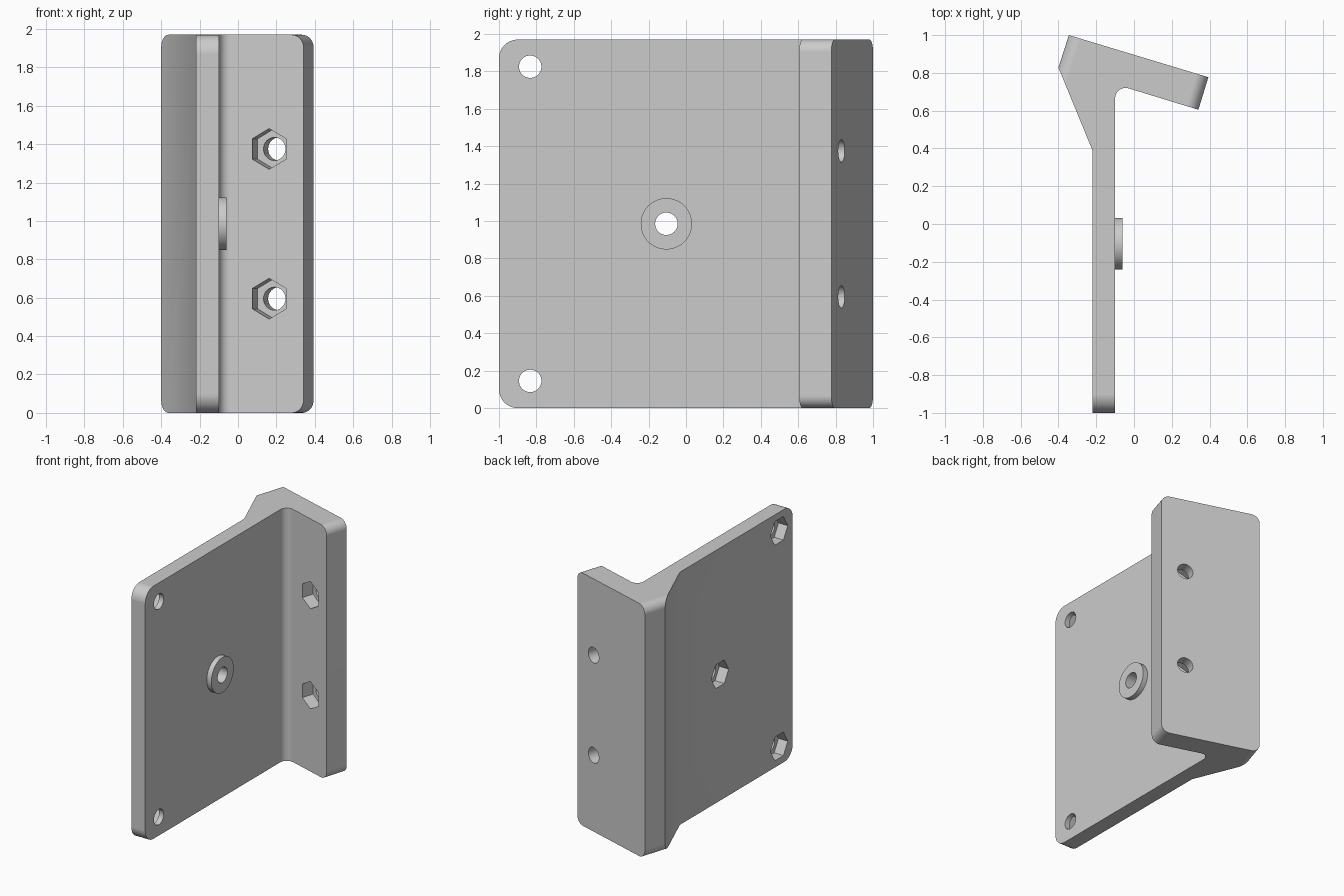
import bpy, bmesh, math
from mathutils import Matrix, Vector

if "Cube" in bpy.data.objects:
    bpy.data.objects.remove(bpy.data.objects["Cube"], do_unlink=True)

HEIGHT = 1.97
MID = HEIGHT / 2
HOLE_R = 0.06
HEX_R = 0.106

grey = bpy.data.materials.new("light_grey")
grey.use_nodes = True
grey.diffuse_color = (0.6, 0.6, 0.6, 1)
grey.node_tree.nodes["Principled BSDF"].inputs["Base Color"].default_value = (0.6, 0.6, 0.6, 1)


def add_object(name, bm):
    bmesh.ops.recalc_face_normals(bm, faces=bm.faces)
    mesh = bpy.data.meshes.new(name)
    bm.to_mesh(mesh)
    bm.free()
    mesh.materials.append(grey)
    obj = bpy.data.objects.new(name, mesh)
    bpy.context.collection.objects.link(obj)
    return obj


def prism(name, start, axis, length, radius, sides, spin=0):
    """Cylinder or hexagonal prism from start along a horizontal axis.
    With no spin, one corner points up or down."""
    bm = bmesh.new()
    bmesh.ops.create_cone(bm, cap_ends=True, segments=sides,
                          radius1=radius, radius2=radius, depth=length)
    axis = Vector(axis).normalized()
    side = Vector((0, 0, 1)).cross(axis)
    frame = Matrix((Vector((0, 0, 1)), -side, axis)).transposed()
    # Put a known corner on the local x axis before turning it upward
    corner = max(bm.verts, key=lambda v: v.co.x).co
    turn = spin - math.atan2(corner.y, corner.x)
    place = (Matrix.Translation(Vector(start) + axis * length / 2)
             @ frame.to_4x4() @ Matrix.Rotation(turn, 4, 'Z'))
    bmesh.ops.transform(bm, matrix=place, verts=bm.verts)
    return add_object(name, bm)


def combine(target, tool, operation):
    mod = target.modifiers.new(operation.title(), 'BOOLEAN')
    mod.operation = operation
    mod.solver = 'EXACT'
    mod.object = tool
    bpy.context.view_layer.objects.active = target
    bpy.ops.object.modifier_apply(modifier=mod.name)
    bpy.data.objects.remove(tool, do_unlink=True)


# Bracket body: plate, angled flange and gusset extruded from one outline
tilt = math.radians(-17)
along = Vector((math.cos(tilt), math.sin(tilt), 0))
normal = Vector((-along.y, along.x, 0))
inner_end = Vector((0.341, 0.605, 0))
inner_corner = inner_end - along * ((inner_end.x + 0.10) / along.x)

front = [Vector((-0.22, -1, 0)), Vector((-0.10, -1, 0))]
flange_end = [inner_end, inner_end + normal * 0.18]
gusset_end = [Vector((-0.345, 1, 0)), Vector((-0.40, 0.828, 0))]

# Round inside corner between plate and flange
fillet_r = 0.055
reach = fillet_r / math.tan((math.pi / 2 + tilt) / 2)
centre = inner_corner + Vector((fillet_r, -reach, 0))
fillet = []
for i in range(9):
    a = math.pi + (math.pi / 2 + tilt - math.pi) * i / 8
    fillet.append(centre + fillet_r * Vector((math.cos(a), math.sin(a), 0)))

outline = front + fillet + flange_end + gusset_end + [Vector((-0.22, 0.39, 0))]
bm = bmesh.new()
base = bm.faces.new([bm.verts.new(p) for p in outline])
lifted = bmesh.ops.extrude_face_region(bm, geom=[base])["geom"]
bmesh.ops.translate(bm, vec=(0, 0, HEIGHT),
                    verts=[v for v in lifted if isinstance(v, bmesh.types.BMVert)])


# Rounded outer corners
def round_ends(pair, radius):
    def touches(edge):
        flat = abs(edge.verts[0].co.z - edge.verts[1].co.z) < 0.001
        return flat and all(any((v.co.xy - p.xy).length < 0.001 for p in pair)
                            for v in edge.verts)
    bmesh.ops.bevel(bm, geom=[e for e in bm.edges if touches(e)], offset=radius,
                    offset_type='OFFSET', segments=10, profile=0.5, affect='EDGES')


round_ends(front, 0.1)
round_ends(flange_end, 0.065)
round_ends(gusset_end, 0.065)
bracket = add_object("angle_bracket", bm)

# Round spacer boss on the plate
combine(bracket, prism("boss", (-0.14, -0.105, MID), (1, 0, 0), 0.08, 0.137, 64), 'UNION')

# Plate holes with hexagonal nut pockets on the outer side
for y, z in ((-0.105, MID), (-0.833, MID - 0.84), (-0.833, MID + 0.84)):
    combine(bracket, prism("hole", (-0.4, y, z), (1, 0, 0), 0.6, HOLE_R, 40), 'DIFFERENCE')
    combine(bracket, prism("pocket", (-0.3, y, z), (1, 0, 0), 0.16, HEX_R, 6,
                           math.pi / 2), 'DIFFERENCE')

# Flange holes with nut pockets on the inner side
for z in (MID - 0.39, MID + 0.39):
    point = inner_end - along * 0.187 + Vector((0, 0, z))
    combine(bracket, prism("hole", point - normal * 0.1, normal, 0.4, HOLE_R, 40), 'DIFFERENCE')
    combine(bracket, prism("pocket", point - normal * 0.05, normal, 0.145, HEX_R, 6), 'DIFFERENCE')

# Smooth the rounded surfaces, keeping flat faces flat
bpy.ops.object.select_all(action='DESELECT')
bracket.select_set(True)
bpy.context.view_layer.objects.active = bracket
bpy.ops.object.shade_smooth_by_angle(angle=math.radians(25))
weighted = bracket.modifiers.new("Weighted normals", 'WEIGHTED_NORMAL')
weighted.keep_sharp = True
